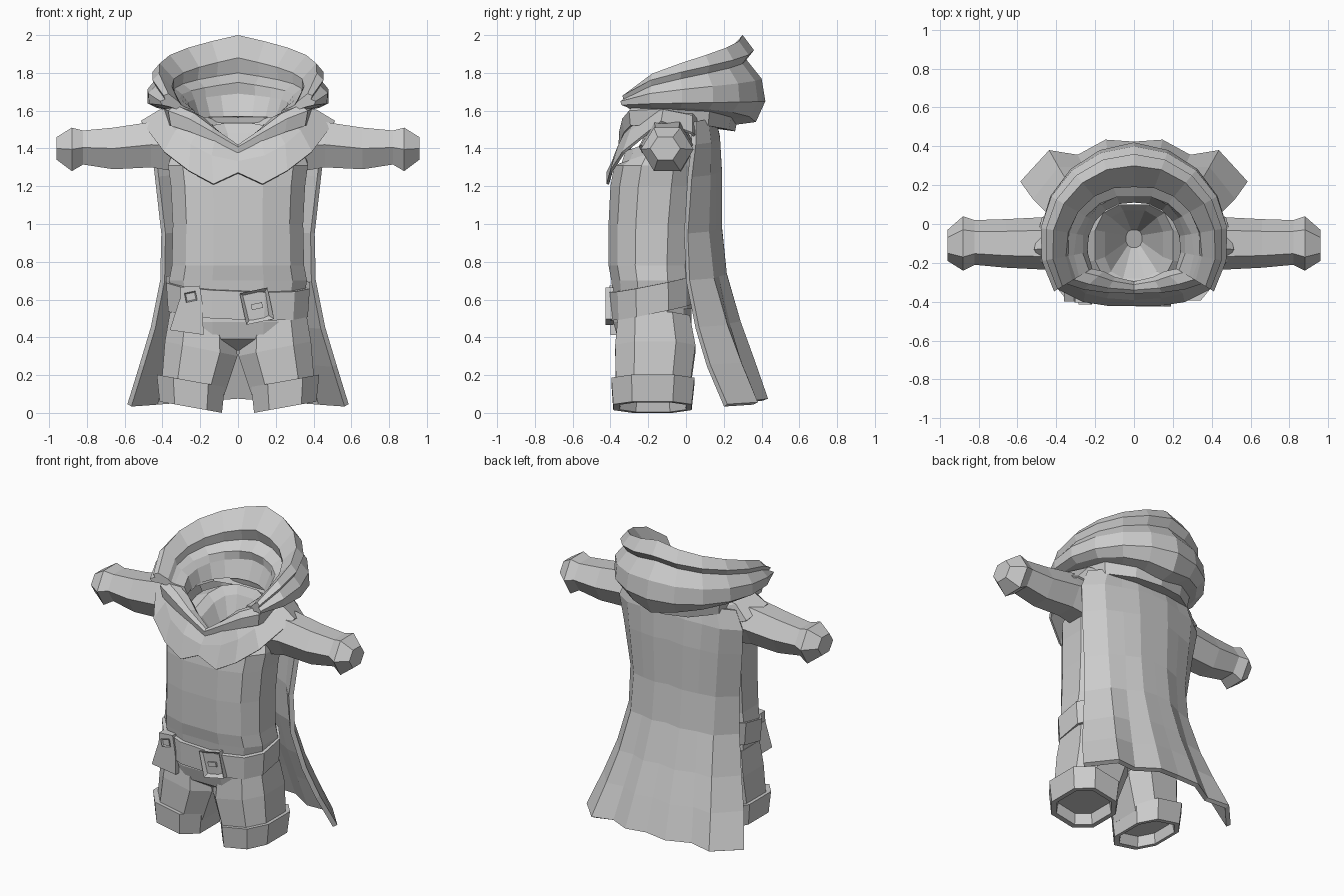
import bpy
import bmesh
from math import cos, sin, pi, radians
from mathutils import Matrix, Vector

if "Cube" in bpy.data.objects:
    bpy.data.objects.remove(bpy.data.objects["Cube"], do_unlink=True)

cloth = bpy.data.materials.new("grey_cloth")
cloth.use_nodes = True
GREY = (0.6, 0.6, 0.6, 1)
cloth.diffuse_color = GREY
cloth.node_tree.nodes["Principled BSDF"].inputs["Base Color"].default_value = GREY


def finish(name, bm, mirror=False, thick=0):
    bmesh.ops.recalc_face_normals(bm, faces=bm.faces[:])
    mesh = bpy.data.meshes.new(name)
    bm.to_mesh(mesh)
    bm.free()
    mesh.materials.append(cloth)
    obj = bpy.data.objects.new(name, mesh)
    bpy.context.collection.objects.link(obj)
    if mirror:
        mod = obj.modifiers.new("mirror", "MIRROR")
        mod.merge_threshold = 0.002
    if thick:
        mod = obj.modifiers.new("thickness", "SOLIDIFY")
        mod.thickness = thick
        mod.offset = 0
    return obj


def loft(name, rows, closed=True, cap_start=False, cap_end=False, **options):
    """Skin a list of equal-length point rows."""
    bm = bmesh.new()
    grid = [[bm.verts.new(p) for p in row] for row in rows]
    count = len(rows[0])
    for a, b in zip(grid, grid[1:]):
        for i in range(count if closed else count - 1):
            j = (i + 1) % count
            bm.faces.new((a[i], a[j], b[j], b[i]))
    if cap_start:
        bm.faces.new(grid[0])
    if cap_end:
        bm.faces.new(grid[-1])
    return finish(name, bm, **options)


def ring(z, rx, front, back, cx=0, sides=12, power=0.75, tilt_y=0, tilt_x=0):
    """Rounded horizontal loop reaching from front to back."""
    pts = []
    cy, ry = (front + back) / 2, (back - front) / 2
    for i in range(sides):
        a = 2 * pi * (i + 0.5) / sides
        c, s = cos(a), sin(a)
        x = rx * abs(c) ** power * (1 if c > 0 else -1) / cos(pi / sides) ** power
        y = ry * abs(s) ** power * (1 if s > 0 else -1) / sin(pi / 2 - pi / sides) ** power
        pts.append((cx + x, cy + y, z + tilt_y * y + tilt_x * x))
    return pts


def box(name, centre, size, taper=1, spin=0, inset=0):
    """Box with a tapered top, optionally with a recessed front."""
    bm = bmesh.new()
    bmesh.ops.create_cube(bm, size=1)
    for v in bm.verts:
        if v.co.z > 0:
            v.co.x *= taper
        v.co = Vector(a * b for a, b in zip(v.co, size))
    if inset:
        bm.normal_update()
        face = min(bm.faces, key=lambda f: f.calc_center_median().y)
        bmesh.ops.inset_region(bm, faces=[face], thickness=inset)
        bmesh.ops.translate(bm, verts=face.verts[:], vec=(0, size[1] * 0.7, 0))
    bm.transform(Matrix.Translation(centre) @ Matrix.Rotation(radians(spin), 4, "Y"))
    return finish(name, bm)


# Tunic body, with a sunken neck hole
body = [ring(*r) for r in (
    (0.55, 0.34, -0.38, 0.05), (0.7, 0.365, -0.395, 0.04), (0.78, 0.35, -0.41, 0.04),
    (1, 0.345, -0.41, 0.05), (1.2, 0.355, -0.4, 0.07), (1.31, 0.37, -0.38, 0.08))]
body += [ring(*r, tilt_y=0.35) for r in (
    (1.4, 0.35, -0.34, 0.09), (1.46, 0.2, -0.32, 0.1), (1.42, 0.15, -0.28, 0.07),
    (1.2, 0.04, -0.12, -0.03))]
loft("tunic", body, cap_start=True, cap_end=True)

# Shorts: hips, two legs and turned-up cuffs
loft("hips", [ring(*r) for r in (
    (0.33, 0.2, -0.27, -0.06), (0.39, 0.365, -0.36, 0.02), (0.48, 0.365, -0.385, 0.03),
    (0.62, 0.345, -0.38, 0.03))], cap_start=True, cap_end=True)
loft("short_legs", [ring(z, rx, f, b, cx, 8, tilt_x=0.2) for z, rx, f, b, cx in (
    (0.5, 0.17, -0.36, 0.02, 0.19), (0.34, 0.192, -0.375, 0.05, 0.195),
    (0.12, 0.165, -0.37, 0.02, 0.24))], cap_start=True, cap_end=True, mirror=True)
loft("cuffs", [ring(z, rx, f, b, 0.25, 8, tilt_x=0.18) for z, rx, f, b in (
    (0.17, 0.15, -0.35, 0.01), (0.17, 0.18, -0.395, 0.045), (0.03, 0.165, -0.385, 0.03),
    (0.03, 0.14, -0.35, 0), (0.1, 0.13, -0.34, -0.01))], cap_end=True, mirror=True)

# Belt with buckle and pouch
loft("belt", [ring(z, rx, f, b, tilt_y=0.2, tilt_x=-0.04) for z, rx, f, b in (
    (0.69, 0.345, -0.38, 0.03), (0.69, 0.38, -0.41, 0.05),
    (0.54, 0.37, -0.405, 0.05), (0.54, 0.345, -0.38, 0.03))])
box("buckle_frame", (0.1, -0.405, 0.565), (0.15, 0.04, 0.17), spin=-12, inset=0.035)
box("buckle_prong", (0.1, -0.41, 0.565), (0.06, 0.02, 0.03), spin=-12)
box("pouch_body", (-0.26, -0.345, 0.51), (0.18, 0.11, 0.17), taper=0.68, spin=8)
box("pouch_flap", (-0.25, -0.35, 0.62), (0.12, 0.11, 0.1), taper=0.85, spin=-4)
box("pouch_clasp", (-0.25, -0.405, 0.615), (0.06, 0.02, 0.05), spin=-12, inset=0.012)

# Six-sided sleeves with flared wrists
sleeve = []
for x, cy, ry, cz, rz in ((0.28, -0.1, 0.15, 1.41, 0.14), (0.46, -0.1, 0.135, 1.42, 0.12),
                          (0.66, -0.1, 0.125, 1.4, 0.11), (0.82, -0.095, 0.115, 1.405, 0.09),
                          (0.88, -0.1, 0.14, 1.395, 0.115), (0.96, -0.11, 0.08, 1.4, 0.06)):
    sleeve.append([(x, cy + ry * cos(i * pi / 3), cz + rz * sin(i * pi / 3) / sin(pi / 3))
                   for i in range(6)])
loft("sleeves", sleeve, cap_start=True, cap_end=True, mirror=True)

# Shoulder mantle, from neckline to hem
neck = [(0, -0.34, 1.38), (0.12, -0.33, 1.46), (0.19, -0.3, 1.52), (0.24, -0.27, 1.56),
        (0.29, -0.12, 1.61), (0.26, 0.04, 1.6), (0.13, 0.11, 1.57), (0, 0.13, 1.57)]
yoke = [(0, -0.385, 1.33), (0.14, -0.375, 1.36), (0.25, -0.35, 1.42), (0.33, -0.29, 1.49),
        (0.41, -0.12, 1.6), (0.39, 0.03, 1.57), (0.2, 0.12, 1.51), (0, 0.14, 1.51)]
hem = [(0, -0.415, 1.27), (0.13, -0.415, 1.21), (0.26, -0.395, 1.28), (0.39, -0.33, 1.38),
       (0.51, -0.13, 1.54), (0.47, 0.03, 1.48), (0.24, 0.12, 1.4), (0, 0.14, 1.4)]
loft("shoulder_mantle", [neck, yoke, hem], closed=False, mirror=True, thick=0.015)

# Pleated cape, flaring towards the floor
cape = []
pleats = (0, 0.013, -0.04, 0.04, 0)
for z, half, edge, back in ((1.54, 0.4, 0.04, 0.14), (1.42, 0.45, 0.04, 0.165),
                            (1.25, 0.43, 0.02, 0.175), (0.95, 0.395, 0, 0.175),
                            (0.7, 0.4, 0.01, 0.2), (0.45, 0.45, 0.06, 0.27),
                            (0.25, 0.51, 0.12, 0.34), (0.04, 0.575, 0.21, 0.41)):
    row = []
    for i, pleat in enumerate(pleats):
        t = i / 4
        flare = max(0.2, 1.1 - z)
        row.append((half * t, back + (edge - back) * t ** 3 + pleat * flare,
                    z + 0.04 * (1 - t)))
    cape.append(row)
loft("cape", cape, closed=False, mirror=True, thick=0.03)

# Rolled cowl around the neck, thin where it dips at the front
cowl_path = [(0, -0.34, 1.4, 0.4), (0.13, -0.33, 1.48, 0.6), (0.23, -0.31, 1.54, 0.9),
             (0.33, -0.28, 1.58, 1), (0.35, -0.1, 1.59, 1), (0.3, 0.1, 1.58, 1),
             (0.16, 0.2, 1.56, 1), (0, 0.23, 1.55, 1)]
cowl = []
for x, y, z, size in cowl_path:
    out = Vector((x, y + 0.1, 0)).normalized()
    cowl.append([Vector((x, y, z)) + (out * r + Vector((0, 0, h))) * size for r, h in (
        (-0.11, -0.04), (-0.07, 0.03), (0, 0.05), (0.045, 0.02), (0.03, -0.06))])
loft("neck_cowl", cowl, mirror=True)

# Folded hood: each fold blends from its front tip to the back centre
folds = ((0.25, 1.55, 0.21, 1.57), (0.27, 1.6, 0.26, 1.69), (0.33, 1.62, 0.24, 1.75),
         (0.35, 1.63, 0.32, 1.8), (0.37, 1.65, 0.29, 1.88), (0.43, 1.69, 0.4, 2),
         (0.46, 1.68, 0.46, 1.92), (0.45, 1.66, 0.42, 1.87), (0.48, 1.65, 0.5, 1.77),
         (0.47, 1.63, 0.52, 1.65), (0.42, 1.62, 0.47, 1.54), (0.35, 1.6, 0.32, 1.52))
hood = []
STEPS = 6
for i in range(STEPS + 1):
    t = i / STEPS
    a = radians(-31 + 121 * t)
    row = []
    for r0, z0, r1, z1 in folds:
        r = r0 + (r1 - r0) * t
        rise = t ** (0.6 if z1 > z0 else 2.5)
        row.append((r * cos(a), r * sin(a) - 0.1, z0 + (z1 - z0) * rise))
    hood.append(row)
loft("hood", hood, cap_start=True, mirror=True)
